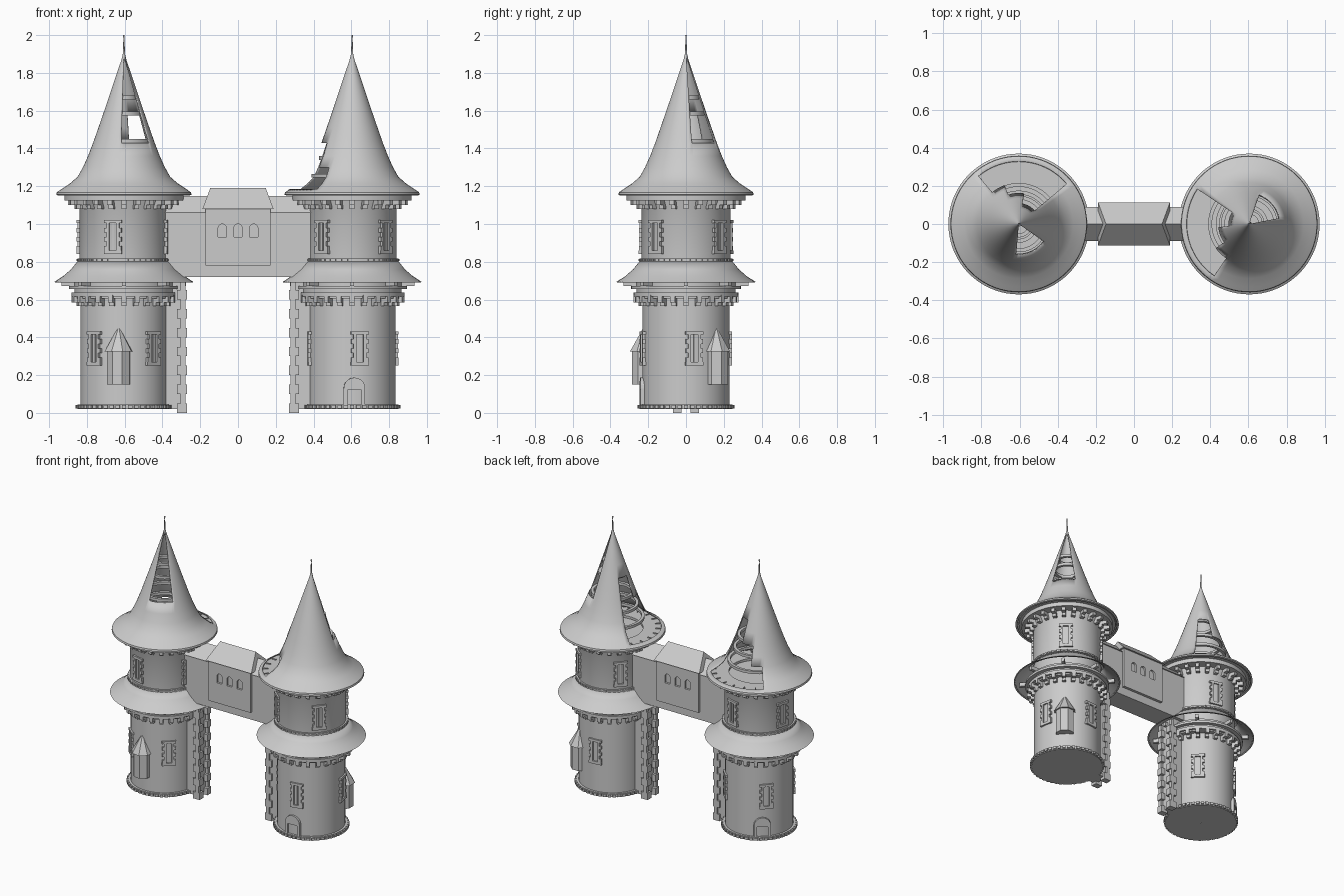
import bpy, bmesh, math
from mathutils import Matrix, Vector

if "Cube" in bpy.data.objects:
    bpy.data.objects.remove(bpy.data.objects["Cube"], do_unlink=True)

stone = bpy.data.materials.new("grey_stone")
stone.use_nodes = True
stone.diffuse_color = (0.6, 0.6, 0.6, 1)
stone.node_tree.nodes["Principled BSDF"].inputs["Base Color"].default_value = (0.6, 0.6, 0.6, 1)


def finish(name, bm, smooth=False):
    mesh = bpy.data.meshes.new(name)
    bm.to_mesh(mesh)
    bm.free()
    mesh.materials.append(stone)
    if smooth:
        mesh.polygons.foreach_set("use_smooth", [True] * len(mesh.polygons))
        mesh.set_sharp_from_angle(angle=math.radians(35))
    obj = bpy.data.objects.new(name, mesh)
    bpy.context.collection.objects.link(obj)
    return obj


def lathe(name, profile, cx, shell=0, missing=None, turn=0, steps=72):
    """Turn an upward profile of (radius, z) around a tower axis."""
    bm = bmesh.new()
    rows = []
    for r, z in profile:
        row = []
        for i in range(steps):
            a = math.radians(turn) + math.tau * i / steps
            row.append(bm.verts.new((cx + r * math.cos(a), r * math.sin(a), z)))
        rows.append(row)
    for k in range(len(rows) - 1):
        z = (profile[k][1] + profile[k + 1][1]) / 2
        for i in range(steps):
            if missing and missing((i + 0.5) * 360 / steps, z):
                continue
            j = (i + 1) % steps
            bm.faces.new((rows[k][i], rows[k][j], rows[k + 1][j], rows[k + 1][i]))
    obj = finish(name, bm, True)
    if shell:
        mod = obj.modifiers.new("thickness", "SOLIDIFY")
        mod.thickness = shell
        mod.offset = -1
    return obj


def ring(name, cx, r0, r1, z0, z1):
    return lathe(name, [(r0, z0), (r1, z0), (r1, z1), (r0, z1), (r0, z0)], cx)


def around(cx, deg):
    return Matrix.Translation((cx, 0, 0)) @ Matrix.Rotation(math.radians(deg), 4, "Z")


def box(bm, lo, hi, place=Matrix()):
    lo, hi = Vector(lo), Vector(hi)
    m = place @ Matrix.Translation((lo + hi) / 2) @ Matrix.Diagonal((*(hi - lo), 1))
    bmesh.ops.create_cube(bm, size=1, matrix=m)


def circle_of_blocks(name, cx, count, width, parts):
    """Repeat radial blocks (r0, r1, z0, z1) around a tower."""
    bm = bmesh.new()
    for i in range(count):
        for r0, r1, z0, z1 in parts:
            box(bm, (r0, -width / 2, z0), (r1, width / 2, z1), around(cx, 360 * i / count))
    return finish(name, bm)


def prism(bm, outline, depth, place):
    """Extrude an outline in the local YZ plane along local X."""
    verts = [[bm.verts.new(place @ Vector((x, y, z))) for y, z in outline] for x in depth]
    n = len(outline)
    bm.faces.new(verts[0])
    bm.faces.new(verts[1])
    for i in range(n):
        j = (i + 1) % n
        bm.faces.new((verts[0][i], verts[0][j], verts[1][j], verts[1][i]))
    bmesh.ops.recalc_face_normals(bm, faces=bm.faces)


def arch(half, z0, spring, cy=0, n=10):
    top = [(cy + half * math.cos(math.pi * i / n), spring + half * math.sin(math.pi * i / n)) for i in range(n + 1)]
    return [(cy + half, z0)] + top + [(cy - half, z0)]


def window(name, cx, deg, wall, z0):
    """Quoined frame around a narrow opening."""
    bm = bmesh.new()
    place = around(cx, deg)
    back, front = wall - 0.02, wall + 0.011
    for k in range(6):
        outer = 0.046 if k % 2 == 0 else 0.034
        z = z0 + 0.02 + k * 0.024
        for s in (-1, 1):
            ys = sorted((s * 0.019, s * outer))
            box(bm, (back, ys[0], z), (front, ys[1], z + 0.024), place)
    box(bm, (back, -0.048, z0), (front, 0.048, z0 + 0.02), place)
    box(bm, (back, -0.048, z0 + 0.164), (front, 0.048, z0 + 0.182), place)
    box(bm, (back, -0.003, z0 + 0.02), (wall + 0.003, 0.003, z0 + 0.164), place)
    finish(name, bm)


ROOF = [(0.345, 1.15), (0.358, 1.155), (0.355, 1.168), (0.33, 1.185), (0.285, 1.215), (0.245, 1.25),
        (0.217, 1.30), (0.19, 1.36), (0.163, 1.43), (0.135, 1.51), (0.109, 1.585), (0.08, 1.67),
        (0.05, 1.76), (0.013, 1.87), (0.006, 1.90), (0.002, 2.0)]


def roof_gap(a, z):
    low = 40 < a < 130 and 1.185 < z < 1.30
    middle = 40 < a < 110 and 1.30 < z < 1.43
    high = 40 < a < 80 and 1.43 < z < 1.585
    front = 265 < a < 325 and 1.43 < z < 1.87
    return low or middle or high or front


def tower(side, cx, low_turn, high_turn, roof_turn):
    # Walls and mouldings
    lathe(side + "_tower_wall", [(0.001, 0.02), (0.23, 0.02), (0.23, 0.605), (0.262, 0.605), (0.262, 0.70),
                                 (0.235, 0.70), (0.235, 1.09), (0.25, 1.12), (0.25, 1.15), (0.001, 1.15)], cx)
    ring(side + "_base_moulding", cx, 0.22, 0.246, 0.02, 0.045)
    circle_of_blocks(side + "_base_dentils", cx, 48, 0.022, [(0.22, 0.257, 0.024, 0.042)])
    ring(side + "_middle_moulding", cx, 0.22, 0.246, 0.80, 0.818)
    circle_of_blocks(side + "_middle_dentils", cx, 48, 0.02, [(0.22, 0.252, 0.803, 0.815)])
    # Corbelled galleries
    circle_of_blocks(side + "_lower_corbels", cx, 24, 0.026,
                     [(0.22, 0.252, 0.565, 0.59), (0.22, 0.277, 0.585, 0.625)])
    ring(side + "_lower_gallery", cx, 0.25, 0.277, 0.615, 0.637)
    ring(side + "_lower_rim", cx, 0.25, 0.29, 0.655, 0.672)
    circle_of_blocks(side + "_skirt_struts", cx, 8, 0.022, [(0.25, 0.33, 0.672, 0.70)])
    circle_of_blocks(side + "_upper_corbels", cx, 24, 0.026,
                     [(0.22, 0.262, 1.08, 1.105), (0.22, 0.295, 1.10, 1.13)])
    ring(side + "_upper_rim", cx, 0.23, 0.315, 1.125, 1.155)
    # Roofs
    lathe(side + "_skirt_roof", [(0.36, 0.69), (0.369, 0.693), (0.32, 0.725), (0.28, 0.76), (0.244, 0.805)],
          cx, shell=0.008)
    lathe(side + "_broken_roof", ROOF, cx, shell=0.006, missing=roof_gap, turn=roof_turn)
    # Roof timbers showing through the gaps
    ring(side + "_attic_floor", cx, 0.205, 0.335, 1.155, 1.172)
    for i, (r, z) in enumerate([(0.215, 1.245), (0.175, 1.34), (0.148, 1.43), (0.098, 1.575), (0.07, 1.66)]):
        ring(f"{side}_roof_hoop_{i}", cx, r - 0.02, r, z, z + 0.02)
    circle_of_blocks(side + "_floor_joists", cx, 24, 0.006, [(0.29, 0.325, 1.165, 1.179)])
    # Windows
    for i, deg in enumerate((-132, -48, 45, 137)):
        window(f"{side}_lower_window_{i}", cx, deg + low_turn, 0.23, 0.25)
    for i in range(4):
        window(f"{side}_upper_window_{i}", cx, high_turn + 90 * i, 0.235, 0.84)
    # Doorway: arched head over a square opening
    bm = bmesh.new()
    place = around(cx, 130 + low_turn)
    head = [p for p in arch(0.057, 0.12, 0.13)]
    prism(bm, head, (0.2, 0.243), place)
    for s in (-1, 1):
        ys = sorted((s * 0.038, s * 0.057))
        box(bm, (0.2, ys[0], 0.02), (0.243, ys[1], 0.12), place)
    finish(side + "_doorway", bm)
    # Small bay turret with a pointed cap
    bm = bmesh.new()
    place = around(cx, -97 + low_turn) @ Matrix.Translation((0.223, 0, 0))
    octagon = Matrix.Rotation(math.pi / 8, 4, "Z")
    for r0, r1, z0, z1 in ((0.066, 0.066, 0.15, 0.325), (0.078, 0.0, 0.325, 0.46)):
        bmesh.ops.create_cone(bm, cap_ends=True, segments=8, radius1=r0, radius2=r1, depth=z1 - z0,
                              matrix=place @ Matrix.Translation((0, 0, (z0 + z1) / 2)) @ octagon)
    finish(side + "_bay_turret", bm)
    # Buttress under the bridge with alternating corner stones
    inward = around(cx, 180 if cx > 0 else 0)
    bm = bmesh.new()
    box(bm, (0.15, -0.055, 0.02), (0.305, 0.055, 0.73), inward)
    for k in range(14):
        reach = 0.025 if k % 2 else 0.045
        for s in (-1, 1):
            ys = sorted((s * 0.069, s * (0.069 - reach)))
            box(bm, (0.325 - reach, ys[0], k * 0.05), (0.325 if k % 2 else 0.335, ys[1], k * 0.05 + 0.05), inward)
    finish(side + "_buttress", bm)


tower("right", -0.604, 0, -104, 0)
tower("left", 0.604, 143, -132, 106)

# Covered bridge with a gabled roof
bm = bmesh.new()
prism(bm, [(-0.08, 0.72), (0.08, 0.72), (0.08, 1.065), (-0.08, 1.065)], (-0.42, 0.42), Matrix())
finish("bridge_wall", bm)
bm = bmesh.new()
prism(bm, [(-0.088, 1.06), (0.088, 1.06), (0, 1.148)], (-0.40, 0.40), Matrix())
finish("bridge_roof", bm)

# Central bay with arched niches on both faces
bm = bmesh.new()
box(bm, (-0.173, -0.1, 0.78), (0.173, 0.1, 1.085))
bay = finish("bridge_bay", bm)
bm = bmesh.new()
for s in (-90, 90):
    for y in (-0.083, 0, 0.083):
        prism(bm, arch(0.022, 0.93, 0.978, y), (0.085, 0.12), around(0, s))
cutter = finish("niche_cutter", bm)
cutter.hide_render = True
cutter.hide_set(True)
cut = bay.modifiers.new("niches", "BOOLEAN")
cut.object = cutter
cut.solver = "EXACT"

# Bay roof: gable ends lean in towards the ridge
bm = bmesh.new()
prism(bm, [(-0.112, 1.08), (0.112, 1.08), (0, 1.19)], (-0.188, 0.188), Matrix())
for v in bm.verts:
    if v.co.z > 1.15:
        v.co.x *= 0.78
finish("bay_roof", bm)
